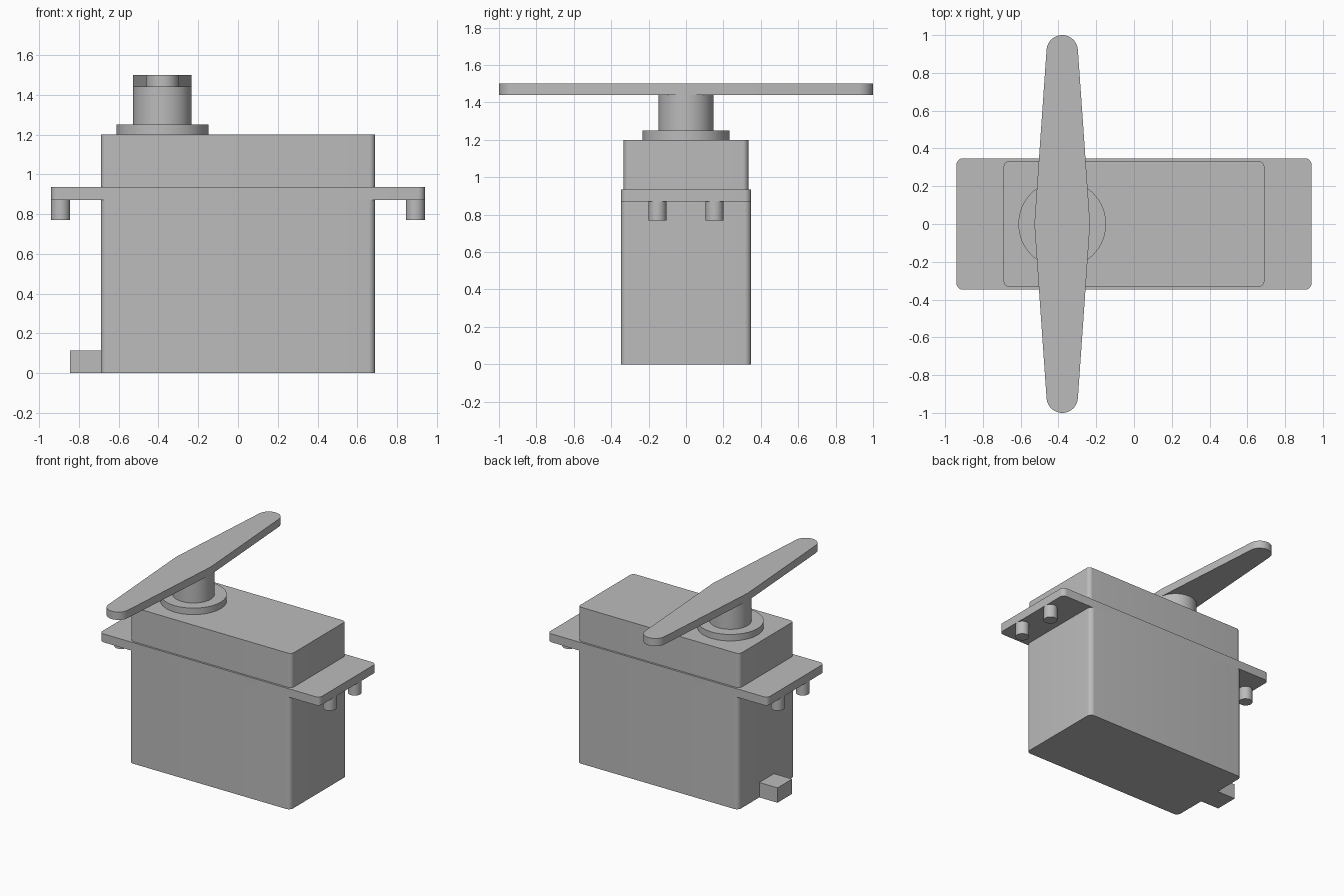
import bpy
import bmesh
import math

cube = bpy.data.objects.get("Cube")
if cube:
    bpy.data.objects.remove(cube, do_unlink=True)

grey = bpy.data.materials.new("plain_grey")
grey.use_nodes = True
COLOUR = (0.5, 0.5, 0.5, 1)
grey.diffuse_color = COLOUR
grey.node_tree.nodes["Principled BSDF"].inputs["Base Color"].default_value = COLOUR

SHAFT_X = -0.38


def prism(name, outline, z0, z1):
    """Extrude a flat outline upwards from z0 to z1."""
    bm = bmesh.new()
    face = bm.faces.new([bm.verts.new((x, y, z0)) for x, y in outline])
    ext = bmesh.ops.extrude_face_region(bm, geom=[face])
    for v in ext["geom"]:
        if isinstance(v, bmesh.types.BMVert):
            v.co.z = z1
    bmesh.ops.recalc_face_normals(bm, faces=bm.faces)
    mesh = bpy.data.meshes.new(name)
    bm.to_mesh(mesh)
    bm.free()
    mesh.materials.append(grey)
    obj = bpy.data.objects.new(name, mesh)
    bpy.context.collection.objects.link(obj)
    bpy.ops.object.select_all(action="DESELECT")
    bpy.context.view_layer.objects.active = obj
    obj.select_set(True)
    bpy.ops.object.shade_smooth_by_angle(angle=math.radians(30))
    return obj


def arc(cx, cy, r, start, end, steps):
    angles = [math.radians(start + (end - start) * i / steps) for i in range(steps + 1)]
    return [(cx + r * math.cos(a), cy + r * math.sin(a)) for a in angles]


def rounded_rect(hx, hy, r):
    points = []
    for i, (sx, sy) in enumerate([(1, 1), (-1, 1), (-1, -1), (1, -1)]):
        points += arc(sx * (hx - r), sy * (hy - r), r, 90 * i, 90 * i + 90, 8)
    return points


def circle(cx, cy, r, steps=48):
    return arc(cx, cy, r, 0, 360, steps)[:-1]


# Housing, mounting flange and upper case
prism("lower_case", rounded_rect(0.69, 0.348, 0.035), 0, 0.87)
prism("mounting_flange", rounded_rect(0.94, 0.348, 0.035), 0.87, 0.935)
prism("upper_case", rounded_rect(0.69, 0.333, 0.03), 0.935, 1.2)

# Output collar and shaft
prism("shaft_collar", circle(SHAFT_X, 0, 0.232, 64), 1.2, 1.25)
prism("output_shaft", circle(SHAFT_X, 0, 0.147, 64), 1.25, 1.44)

# Two-armed horn: tapered arms with round tips
horn = arc(SHAFT_X, 0.917, 0.083, 4, 176, 24)
horn += arc(SHAFT_X, 0, 0.147, 176, 184, 4)
horn += arc(SHAFT_X, -0.917, 0.083, 184, 356, 24)
horn += arc(SHAFT_X, 0, 0.147, -4, 4, 4)
prism("horn", horn, 1.44, 1.5)

# Mounting pins under both ends of the flange
for side, sx in (("left", 1), ("right", -1)):
    for end, sy in (("front", -1), ("back", 1)):
        prism(f"{side}_{end}_pin", circle(sx * 0.892, sy * 0.153, 0.048, 32), 0.77, 0.87)

# Cable exit block
prism("cable_exit", [(-0.845, -0.09), (-0.68, -0.09), (-0.68, 0.09), (-0.845, 0.09)], 0, 0.115)
